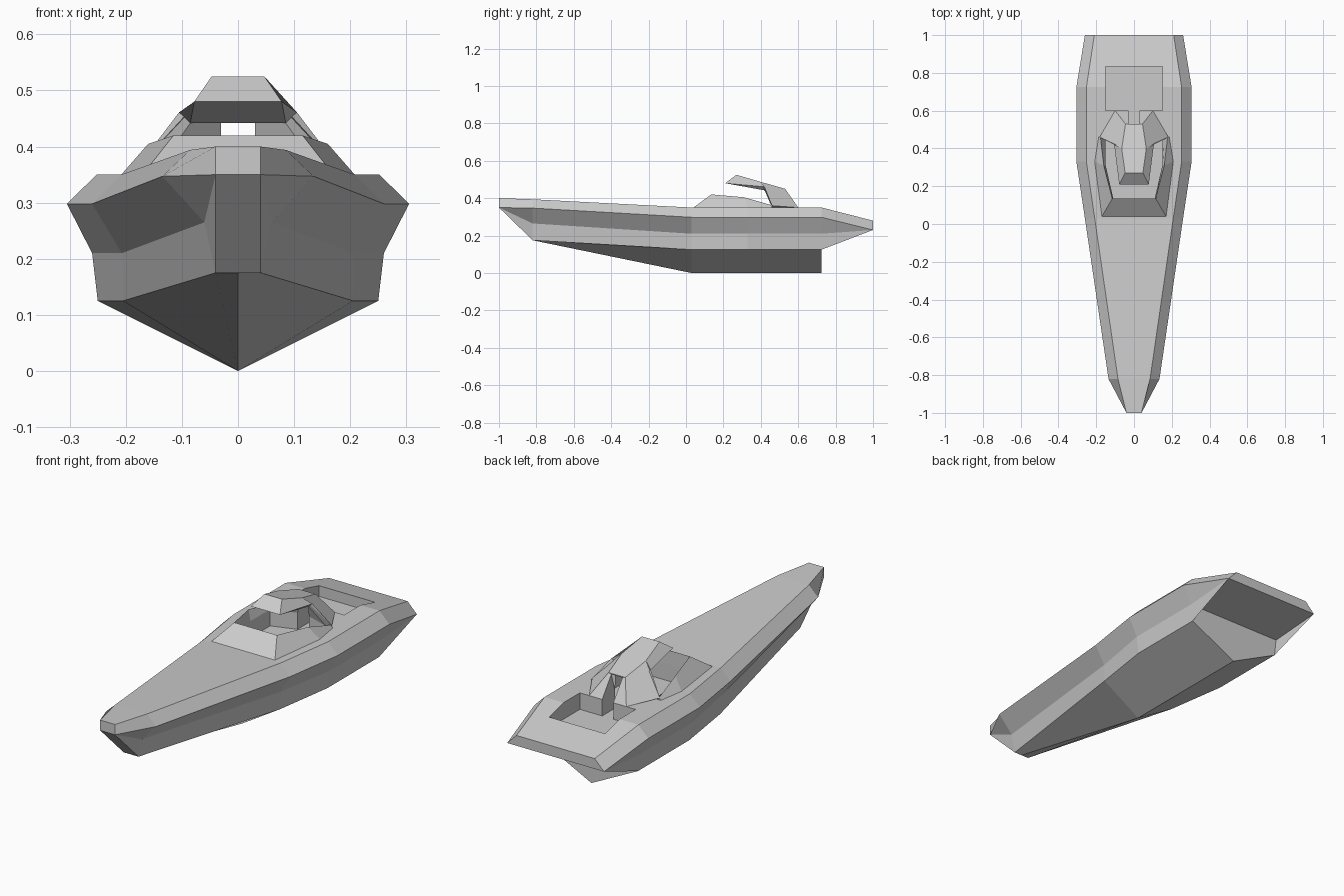
import bpy, bmesh

if "Cube" in bpy.data.objects:
    bpy.data.objects.remove(bpy.data.objects["Cube"])


def make(name, verts, faces):
    me = bpy.data.meshes.new(name)
    bm = bmesh.new()
    vs = [bm.verts.new(v) for v in verts]
    for f in faces:
        bm.faces.new([vs[i] for i in f])
    bmesh.ops.dissolve_degenerate(bm, dist=1e-5, edges=bm.edges)
    bmesh.ops.remove_doubles(bm, verts=bm.verts, dist=1e-4)
    bmesh.ops.triangulate(bm, faces=[f for f in bm.faces if len(f.verts) > 4])
    bmesh.ops.recalc_face_normals(bm, faces=bm.faces)
    bm.to_mesh(me)
    bm.free()
    ob = bpy.data.objects.new(name, me)
    bpy.context.collection.objects.link(ob)
    return ob


def mirrored(name, pts, faces):
    """Build the right half by named points and mirror it to the left."""
    keys = list(pts)
    n = len(keys)
    idx = {k: i for i, k in enumerate(keys)}
    verts = list(pts.values()) + [(-x, y, z) for x, y, z in pts.values()]
    right = [[idx[k] for k in f.split()] for f in faces]
    left = [[i + n for i in reversed(f)] for f in right]
    # faces spanning the centre line: right edge joined to its mirror image
    return make, name, verts, right + left, idx, n


def build_mirrored(name, pts, faces, spans=()):
    _, name, verts, fs, idx, n = mirrored(name, pts, faces)
    for s in spans:
        a, b = (idx[k] for k in s.split())
        fs.append([a, b, b + n, a + n])
    return make(name, verts, fs)


def prism(name, outline, z0, z1):
    n = len(outline)
    verts = [(x, y, z) for z in (z0, z1) for x, y in outline]
    faces = [list(range(n))[::-1], list(range(n, 2 * n))]
    faces += [[i, (i + 1) % n, n + (i + 1) % n, n + i] for i in range(n)]
    return make(name, verts, faces)


# Hull: half sections of keel, chine, knuckle, rub rail, deck edge as (x, z)
sections = [
    (-1.00, [(0, .35), (.04, .35), (.04, .35), (.04, .35), (.04, .40)]),
    (-0.82, [(0, .175), (.04, .175), (.06, .265), (.135, .347), (.085, .394)]),
    (0.03, [(0, 0), (.205, .125), (.207, .21), (.26, .298), (.208, .35)]),
    (0.33, [(0, 0), (.25, .125), (.26, .21), (.305, .298), (.252, .35)]),
    (0.725, [(0, 0), (.25, .125), (.26, .21), (.305, .298), (.252, .35)]),
]
verts, faces = [], []
for y, s in sections:
    ring = [(x, y, z) for x, z in s]
    verts += ring + [(-x, y, z) for x, y, z in ring[:0:-1]]
for r in range(len(sections) - 1):
    for i in range(9):
        a, b = r * 9 + i, r * 9 + (i + 1) % 9
        faces.append([a, b, b + 9, a + 9])
faces.append([4, 3, 6, 5])
# Raked stern overhang and transom
k = 36
verts += [(.26, 1, .23), (.21, 1, .28), (-.21, 1, .28), (-.26, 1, .23)]
faces += [[k + 2, k + 3, 45], [k + 3, k + 4, 46, 45], [k + 4, k + 5, 47, 46],
          [k + 5, k + 6, 48, 47], [k + 6, k + 7, 48], [k + 7, k + 2, 45, 48],
          [45, 46, 47, 48], [k, k + 1, k + 2, k + 7, k + 8]]
# collapse the repeated bow corner points
alias = {1: 1, 2: 1, 3: 1, 6: 6, 7: 6, 8: 6}
clean = []
for f in faces:
    g = []
    for i in f:
        i = alias.get(i, i)
        if i not in g:
            g.append(i)
    if len(g) > 2:
        clean.append(g)
clean.append([0, 6, 1])
hull = make("hull", verts, clean)

# Recesses: stern well, passage and cabin opening
half = [(.11, .135), (.15, .31), (.15, .46), (.03, .50), (.03, .60),
        (.15, .60), (.15, .835)]
cut = prism("cockpit_cutter", half + [(-x, y) for x, y in half[::-1]], .27, .6)
cut.hide_render = True
mod = hull.modifiers.new("recess", 'BOOLEAN')
mod.operation, mod.solver, mod.object = 'DIFFERENCE', 'EXACT', cut
bpy.context.view_layer.objects.active = hull
hull.select_set(True)
bpy.ops.object.modifier_apply(modifier=mod.name)
bpy.data.objects.remove(cut)

# Stern side fins
build_mirrored("stern_fins", {
    "a": (.25, .725, .125), "b": (.26, .725, .21), "c": (.26, 1, .23)}, ["a c b"])

# Windscreen coaming: base, rim and inner lining
build_mirrored("windscreen_coaming", {
    "b0": (.17, .04, .35), "b1": (.208, .33, .35), "b2": (.187, .46, .35),
    "r0": (.115, .135, .42), "r1": (.16, .31, .405), "r2": (.178, .46, .362),
    "c0": (.11, .136, .35), "c1": (.15, .31, .35), "c2": (.15, .46, .35)},
    ["b0 b1 r1 r0", "b1 b2 r2 r1", "r0 r1 c1 c0", "r1 r2 c2 c1", "b2 c2 r2"],
    ["b0 r0", "r0 c0"])

# Hardtop roof with swept rear legs either side of the doorway
build_mirrored("hardtop", {
    "u0": (.047, .27, .525), "u1": (.065, .40, .487), "u2": (.045, .53, .45),
    "l0": (.078, .21, .48), "l1": (.105, .42, .461),
    "f0": (.182, .46, .36), "f1": (.10, .60, .35), "d1": (.03, .60, .35),
    "d0": (.03, .53, .445), "i1": (.085, .42, .442),
    "g0": (.15, .46, .35), "g1": (.03, .50, .35)},
    ["u0 l0 l1 u1", "u1 l1 f0", "u1 f0 f1 u2", "u2 f1 d1 d0",
     "l0 i1 l1", "l1 i1 g0 f0", "i1 d0 g1 g0", "d0 d1 g1", "f0 g0 g1 d1 f1"],
    ["l0 u0", "u0 u1", "u1 u2", "u2 d0", "d0 i1", "i1 l0"])
